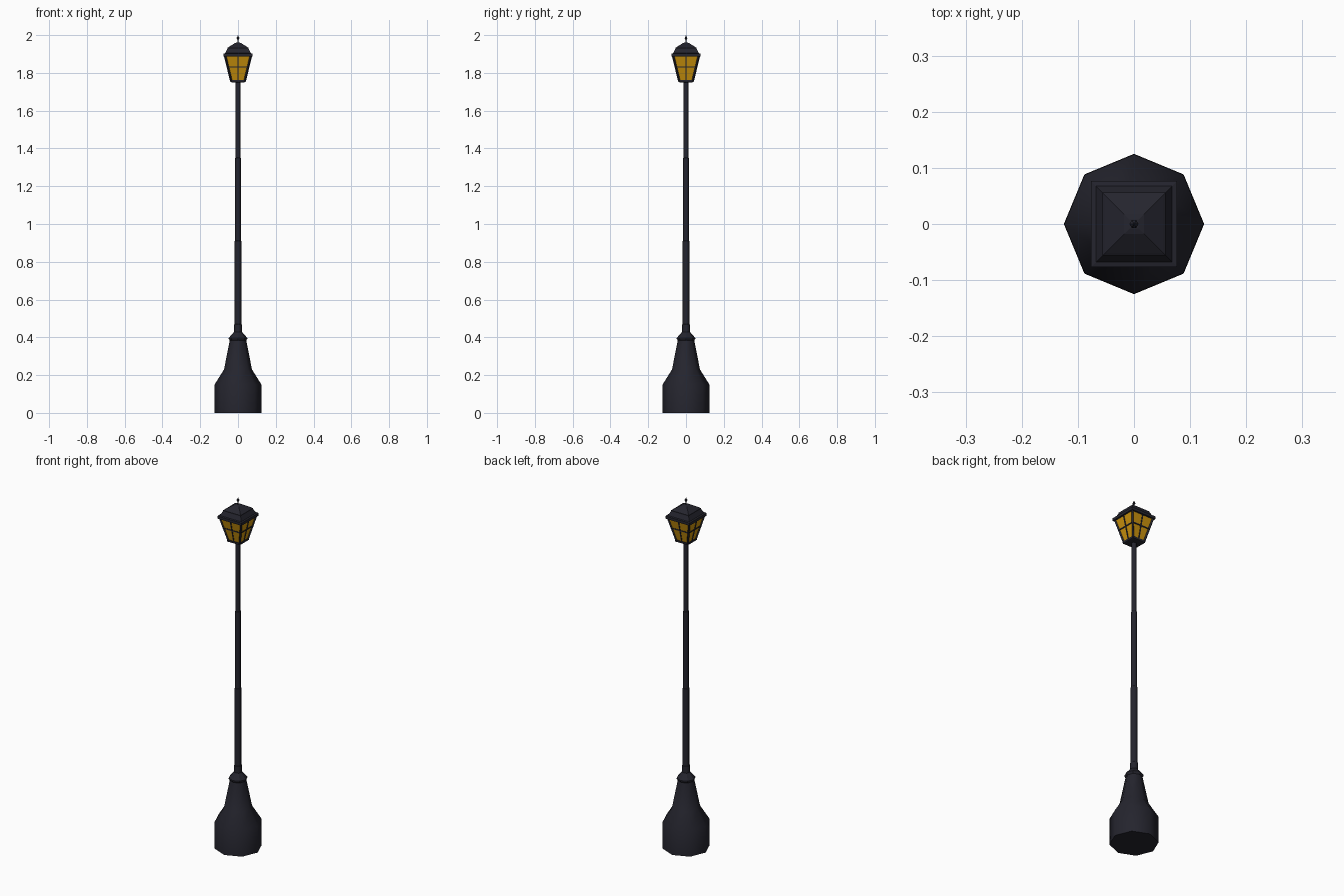
import bpy, bmesh, math
from mathutils import Vector, Matrix

if "Cube" in bpy.data.objects:
    bpy.data.objects.remove(bpy.data.objects["Cube"])


def material(name, rgb):
    m = bpy.data.materials.new(name)
    m.diffuse_color = (*rgb, 1)
    m.use_nodes = True
    m.node_tree.nodes["Principled BSDF"].inputs["Base Color"].default_value = m.diffuse_color
    return m


IRON = material("dark iron", (0.018, 0.018, 0.027))
GLASS = material("amber glass", (0.60, 0.29, 0.004))


def finish(name, bm, mat, smooth=None):
    bmesh.ops.recalc_face_normals(bm, faces=bm.faces)
    me = bpy.data.meshes.new(name)
    bm.to_mesh(me)
    bm.free()
    me.materials.append(mat)
    ob = bpy.data.objects.new(name, me)
    bpy.context.collection.objects.link(ob)
    if smooth:
        bpy.ops.object.select_all(action='DESELECT')
        ob.select_set(True)
        bpy.context.view_layer.objects.active = ob
        bpy.ops.object.shade_smooth_by_angle(angle=math.radians(smooth))
    return ob


def turned(name, profile, mat, sides=8, smooth=None):
    """Stack n-sided rings (radius, z); 4 sides means radius = half width."""
    bm = bmesh.new()
    turn, k = (math.pi / 4, math.sqrt(2)) if sides == 4 else (0, 1)
    rings = [[bm.verts.new((r * k * math.cos(turn + i * math.tau / sides),
                            r * k * math.sin(turn + i * math.tau / sides), z))
              for i in range(sides)] for r, z in profile]
    for a, b in zip(rings, rings[1:]):
        for i in range(sides):
            j = (i + 1) % sides
            bm.faces.new((a[i], a[j], b[j], b[i]))
    bm.faces.new(rings[0][::-1])
    bm.faces.new(rings[-1])
    return finish(name, bm, mat, smooth)


# base and stepped post
turned("base", [(0.125, 0), (0.124, 0.15), (0.074, 0.23), (0.043, 0.386)], IRON, smooth=46)
turned("base_collar", [(0.043, 0.383), (0.049, 0.392), (0.049, 0.397), (0.02, 0.43)], IRON, smooth=30)
turned("post", [(0.0205, 0.42), (0.0205, 0.468), (0.0175, 0.47), (0.0175, 0.91),
                (0.015, 0.912), (0.015, 1.35), (0.0125, 1.352), (0.0125, 1.76)],
       IRON, smooth=46)

# lantern glass: tapered square
Z0, Z1, W0, W1 = 1.757, 1.89, 0.036, 0.068


def half(z):
    return W0 + (W1 - W0) * (z - Z0) / (Z1 - Z0)


turned("lantern_glass", [(W0, Z0), (W1, Z1)], GLASS, sides=4)
turned("lantern_floor", [(0.034, 1.75), (0.04, 1.752), (0.041, 1.763)], IRON, sides=4)


# lantern bars on all four sides
def bar(bm, a, b, t):
    a, b = Vector(a), Vector(b)
    d = b - a
    rot = d.to_track_quat('Z', 'Y').to_matrix().to_4x4()
    bmesh.ops.create_cube(bm, size=1, matrix=Matrix.Translation((a + b) / 2) @ rot
                          @ Matrix.Diagonal((t, t, d.length, 1)))


bars = bmesh.new()
ZM = 1.831
for q in range(4):
    side = bmesh.new()
    bar(side, (W0, -W0, Z0), (W1, -W1, Z1), 0.009)
    bar(side, (0, -W0, Z0), (0, -W1, Z1), 0.006)
    bar(side, (-half(ZM), -half(ZM), ZM), (half(ZM), -half(ZM), ZM), 0.006)
    side.transform(Matrix.Rotation(q * math.pi / 2, 4, 'Z'))
    tmp = bpy.data.meshes.new("side")
    side.to_mesh(tmp)
    side.free()
    bars.from_mesh(tmp)
    bpy.data.meshes.remove(tmp)
finish("lantern_bars", bars, IRON)

# stepped hipped roof
turned("roof", [(0.077, 1.887), (0.077, 1.902), (0.068, 1.904), (0.066, 1.908),
                (0.056, 1.927), (0.056, 1.932), (0.052, 1.935), (0.018, 1.957),
                (0.008, 1.96)], IRON, sides=4)

# finial
turned("finial", [(0.004, 1.955), (0.003, 1.975), (0.008, 1.984), (0.003, 1.992),
                  (0.0008, 2.0)], IRON, sides=6)
